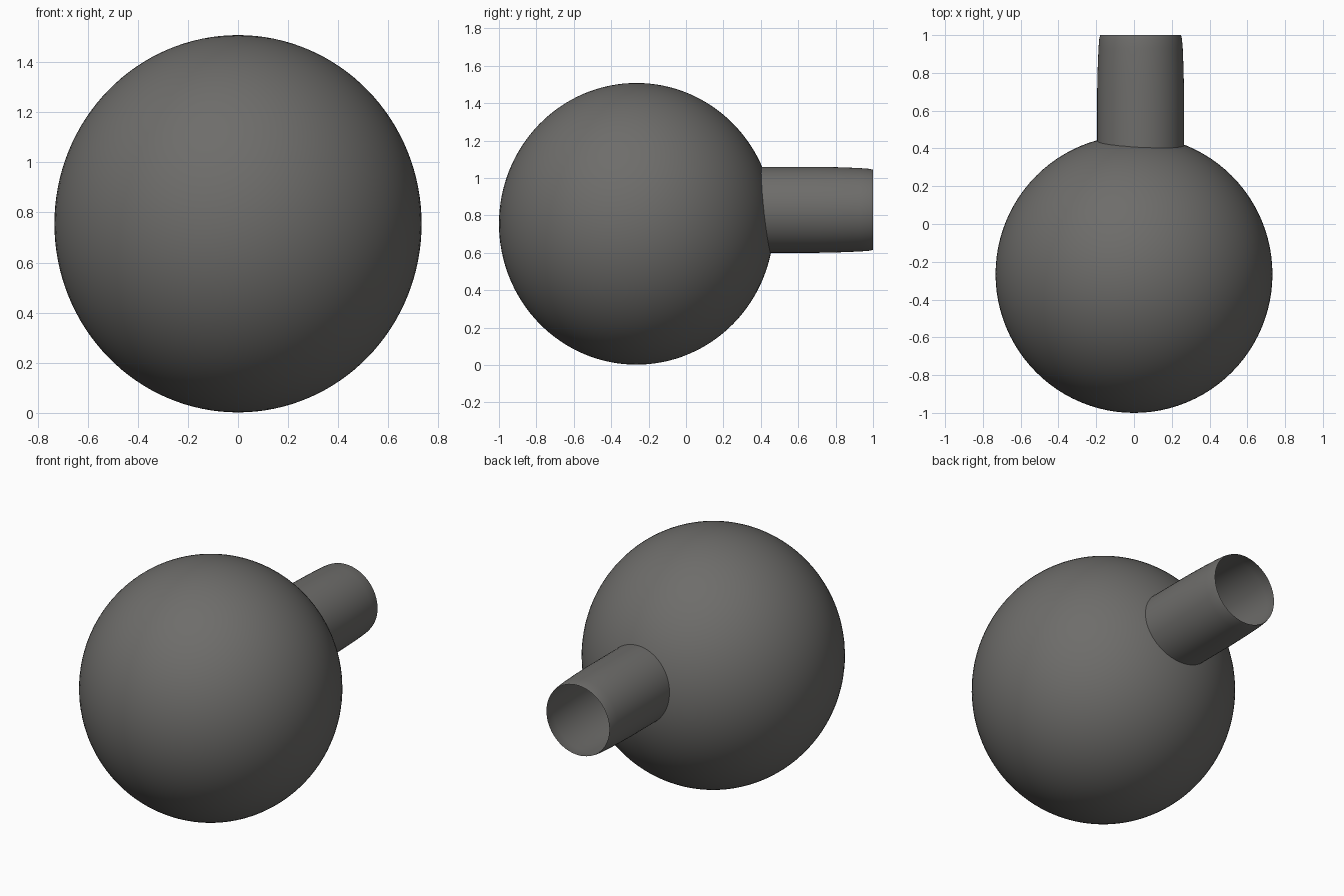
import bpy, bmesh, math
from mathutils import Matrix, Vector

cube = bpy.data.objects.get("Cube")
if cube:
    bpy.data.objects.remove(cube)

grey = bpy.data.materials.new("dark warm grey")
colour = (0.155, 0.152, 0.145, 1)
grey.diffuse_color = colour
grey.use_nodes = True
grey.node_tree.nodes["Principled BSDF"].inputs["Base Color"].default_value = colour


def add_part(name, bm):
    mesh = bpy.data.meshes.new(name)
    bmesh.ops.recalc_face_normals(bm, faces=bm.faces)
    for face in bm.faces:
        face.smooth = True
    bm.to_mesh(mesh)
    bm.free()
    mesh.materials.append(grey)
    obj = bpy.data.objects.new(name, mesh)
    bpy.context.collection.objects.link(obj)
    return obj


# Round body, slightly taller than wide
bm = bmesh.new()
bmesh.ops.create_uvsphere(bm, u_segments=96, v_segments=64, radius=1)
bmesh.ops.transform(bm, verts=bm.verts, matrix=(
    Matrix.Translation((0, -0.265, 0.755)) @ Matrix.Diagonal((0.733, 0.735, 0.753, 1))))
add_part("round_body", bm)

# Open neck, offset from the centre and tapering gently to the rim
profile = [(0.36, 0.23), (0.7, 0.23), (0.83, 0.227), (0.93, 0.223), (0.98, 0.219), (1.0, 0.214)]
sides = 64
bm = bmesh.new()
rings = []
for y, r in profile:
    angles = [math.tau * i / sides for i in range(sides)]
    rings.append([bm.verts.new((0.035 + r * math.cos(a), y, 0.83 + r * math.sin(a))) for a in angles])
for a, b in zip(rings, rings[1:]):
    for i in range(sides):
        j = (i + 1) % sides
        bm.faces.new((a[i], b[i], b[j], a[j]))
neck = add_part("open_neck", bm)

# Outward normals on the open tube
first = neck.data.polygons[0]
if first.normal.dot(first.center - Vector((0.035, first.center.y, 0.83))) < 0:
    neck.data.flip_normals()
